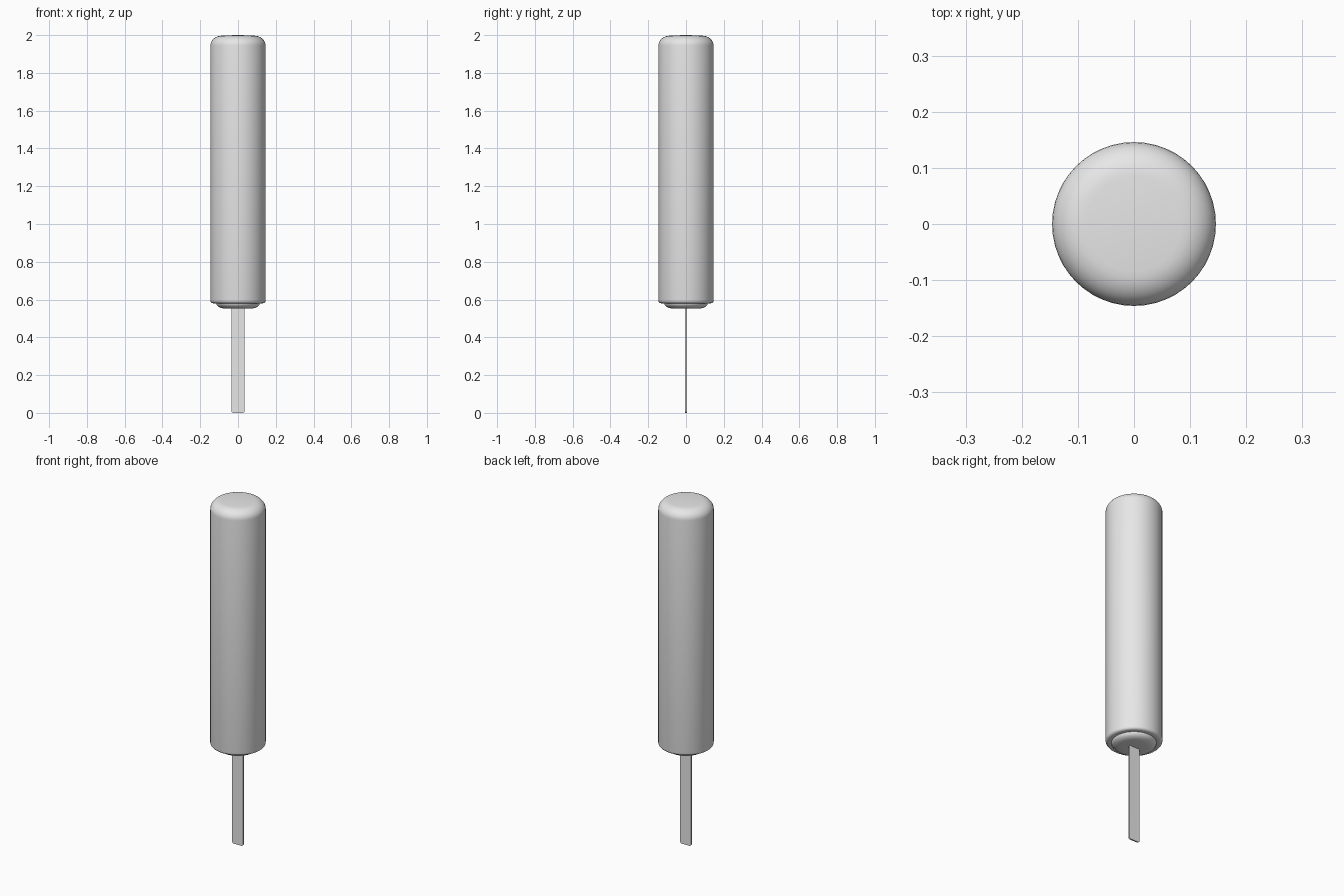
import bpy, bmesh, math

cube = bpy.data.objects.get("Cube")
if cube:
    bpy.data.objects.remove(cube)

grey = bpy.data.materials.new("light grey")
grey.use_nodes = True
colour = (0.8, 0.8, 0.8, 1)
grey.diffuse_color = colour
grey.node_tree.nodes["Principled BSDF"].inputs["Base Color"].default_value = colour


def finish(name, bm, angle):
    bmesh.ops.recalc_face_normals(bm, faces=bm.faces)
    mesh = bpy.data.meshes.new(name)
    bm.to_mesh(mesh)
    bm.free()
    mesh.materials.append(grey)
    obj = bpy.data.objects.new(name, mesh)
    bpy.context.collection.objects.link(obj)
    bpy.ops.object.select_all(action='DESELECT')
    obj.select_set(True)
    bpy.context.view_layer.objects.active = obj
    bpy.ops.object.shade_smooth_by_angle(angle=math.radians(angle))
    return obj


def lathe(name, profile, sides=48):
    bm = bmesh.new()
    verts = [bm.verts.new((r, 0, z)) for r, z in profile]
    edges = [bm.edges.new(pair) for pair in zip(verts, verts[1:])]
    bmesh.ops.spin(bm, geom=verts + edges, axis=(0, 0, 1), cent=(0, 0, 0),
                   angle=math.tau, steps=sides, use_merge=True)
    bmesh.ops.remove_doubles(bm, verts=bm.verts, dist=0.0001)
    return finish(name, bm, 50)


def arc(r, z, width, height, start, end, steps=6):
    angles = [math.radians(start + (end - start) * i / steps) for i in range(steps + 1)]
    return [(r + width * math.cos(a), z + height * math.sin(a)) for a in angles]


# Frozen bar: softly crowned top, straight side, small rolled lower rim
bar = [(0, 0.58), (0.116, 0.58), (0.13, 0.58)]
bar += arc(0.131, 0.595, 0.015, 0.015, -90, 0, 4)
bar += arc(0.085, 1.945, 0.061, 0.052, 0, 90, 8)
bar += [(0.045, 1.999), (0, 2.0)]
lathe("bar", bar)

# Shallow dome under the rim
dome = [(0, 0.552), (0.05, 0.552)]
dome += arc(0.07, 0.582, 0.046, 0.029, -90, 0)
lathe("bar_base", dome)

# Thin flat stick with rounded lower corners
half, corner, thick = 0.035, 0.012, 0.008
outline = arc(-half + corner, corner, corner, corner, 180, 270, 4)
outline += arc(half - corner, corner, corner, corner, 270, 360, 4)
outline += [(half, 0.6), (-half, 0.6)]
bm = bmesh.new()
face = bm.faces.new([bm.verts.new((x, -thick / 2, z)) for x, z in outline])
side = bmesh.ops.extrude_face_region(bm, geom=[face])
bmesh.ops.translate(bm, vec=(0, thick, 0),
                    verts=[v for v in side["geom"] if isinstance(v, bmesh.types.BMVert)])
finish("stick", bm, 35)
